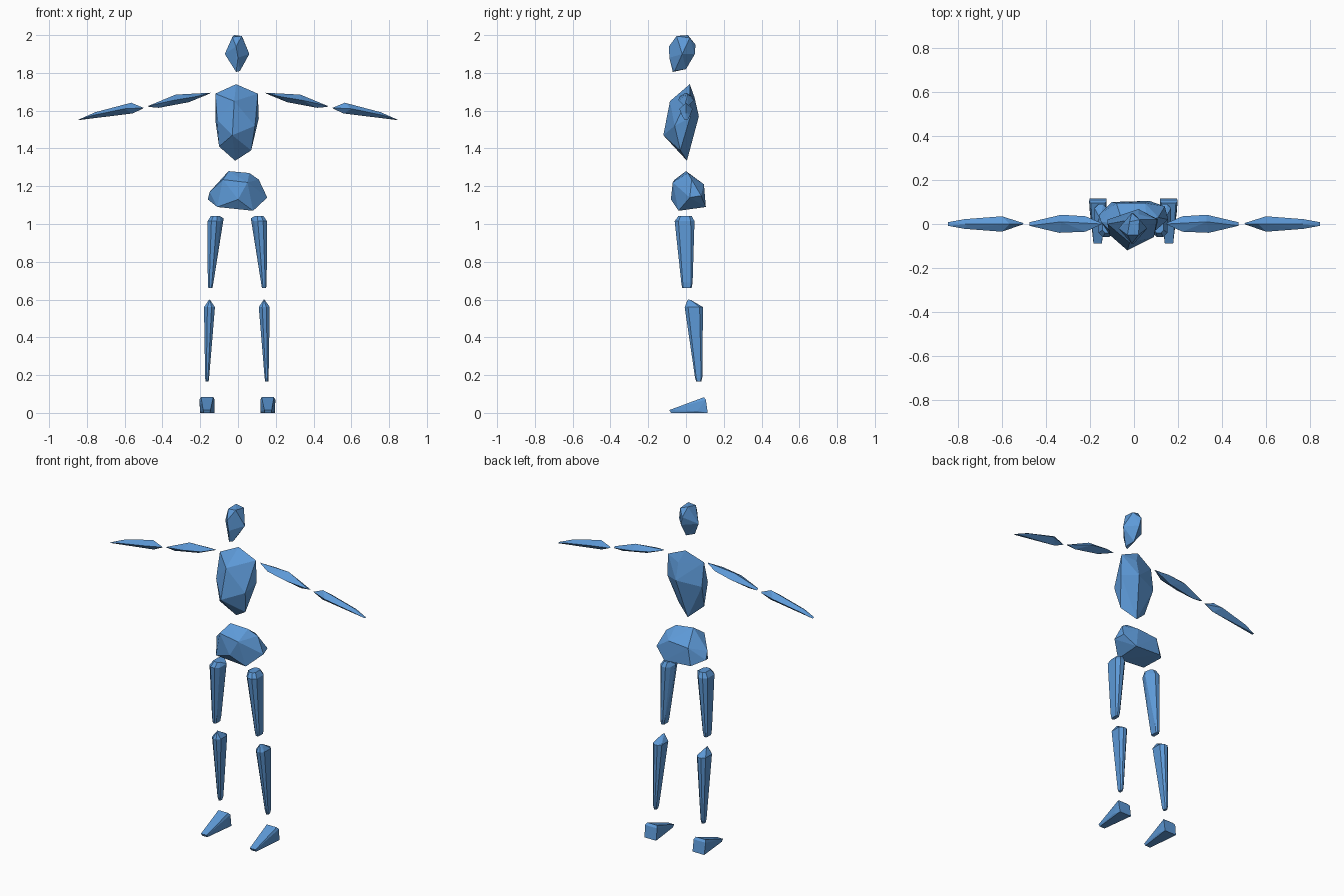
import bpy
import bmesh

blue = bpy.data.materials.new("sky_blue")
blue.diffuse_color = (0.11, 0.32, 0.68, 1.0)


def hull(name, points):
    """Faceted convex chunk wrapped around a few corner points."""
    bm = bmesh.new()
    for p in points:
        bm.verts.new(p)
    res = bmesh.ops.convex_hull(bm, input=bm.verts[:])
    loose = {v for v in res["geom_interior"] + res["geom_unused"]
             if isinstance(v, bmesh.types.BMVert)}
    bmesh.ops.delete(bm, geom=list(loose), context='VERTS')
    bmesh.ops.recalc_face_normals(bm, faces=bm.faces[:])
    mesh = bpy.data.meshes.new(name)
    bm.to_mesh(mesh)
    bm.free()
    mesh.materials.append(blue)
    obj = bpy.data.objects.new(name, mesh)
    bpy.context.collection.objects.link(obj)
    return obj


def pair(name, points, shift=0.0):
    """Limb chunk on both sides; shift moves the -x copy outwards."""
    hull("right_" + name, points)
    hull("left_" + name, [(-x - shift, y, z) for x, y, z in points])


def box_ring(x0, x1, y0, y1, z, c):
    """Level eight-sided ring: rectangle with corners cut by c."""
    return [(x0 + c, y0, z), (x1 - c, y0, z), (x1, y0 + c, z), (x1, y1 - c, z),
            (x1 - c, y1, z), (x0 + c, y1, z), (x0, y1 - c, z), (x0, y0 + c, z)]


# Head
hull("head", [
    (-0.03, -0.05, 1.99), (0.02, -0.05, 1.995), (-0.02, 0.01, 2.0), (0.025, 0.02, 1.985),
    (-0.07, -0.02, 1.90), (0.06, -0.02, 1.90), (-0.01, -0.09, 1.94), (0.0, -0.088, 1.88),
    (-0.01, -0.07, 1.805), (0.01, -0.06, 1.81), (-0.01, 0.05, 1.95),
    (0.0, 0.047, 1.90), (0.0, 0.0, 1.82)])

# Torso
hull("torso", [
    (-0.01, 0.02, 1.74), (-0.12, 0.0, 1.69), (0.105, 0.02, 1.69), (-0.02, -0.085, 1.65),
    (0.02, 0.045, 1.67), (-0.12, 0.02, 1.55), (0.11, 0.02, 1.56), (0.02, 0.068, 1.57),
    (-0.03, -0.12, 1.47), (-0.10, -0.03, 1.41), (0.07, -0.03, 1.39),
    (0.09, -0.06, 1.52), (-0.11, -0.05, 1.55), (-0.015, 0.005, 1.335)])

# Pelvis
hull("pelvis", [
    (-0.05, 0.0, 1.28), (0.06, 0.01, 1.27), (0.11, 0.03, 1.235), (-0.08, -0.06, 1.235),
    (0.05, -0.07, 1.22), (-0.15, 0.01, 1.17), (-0.16, 0.04, 1.13), (0.155, 0.02, 1.14),
    (0.14, 0.08, 1.15), (-0.11, -0.05, 1.09), (0.08, -0.04, 1.07), (0.0, -0.08, 1.13),
    (-0.08, 0.095, 1.20), (0.05, 0.095, 1.21), (-0.10, 0.10, 1.10), (0.07, 0.105, 1.09)])

# Upper arms
pair("upper_arm", [
    (0.145, 0.0, 1.695), (0.15, 0.005, 1.69), (0.33, 0.01, 1.685), (0.22, -0.035, 1.675),
    (0.34, -0.04, 1.655), (0.22, 0.035, 1.675), (0.33, 0.042, 1.655), (0.26, 0.0, 1.645),
    (0.42, 0.0, 1.615), (0.475, 0.008, 1.62), (0.475, -0.008, 1.625)])

# Forearms
pair("forearm", [
    (0.50, 0.0, 1.615), (0.505, 0.005, 1.61), (0.565, 0.0, 1.642), (0.60, -0.035, 1.61),
    (0.60, 0.035, 1.61), (0.56, 0.0, 1.585), (0.755, 0.0, 1.592), (0.77, -0.022, 1.575),
    (0.77, 0.022, 1.575), (0.845, -0.008, 1.552), (0.845, 0.008, 1.55)])

# Thighs
pair("thigh",
     box_ring(0.09, 0.135, -0.04, 0.03, 1.043, 0.012)
     + [(0.068, 0.0, 1.03)]
     + box_ring(0.085, 0.153, -0.06, 0.045, 1.015, 0.02)
     + box_ring(0.122, 0.152, -0.025, 0.035, 0.69, 0.008)
     + box_ring(0.127, 0.149, -0.02, 0.03, 0.66, 0.006), 0.008)

# Shins
pair("shin",
     [(0.137, 0.01, 0.60), (0.142, 0.025, 0.598)]
     + box_ring(0.11, 0.168, -0.007, 0.09, 0.56, 0.018)
     + box_ring(0.141, 0.162, 0.048, 0.086, 0.185, 0.006)
     + box_ring(0.144, 0.160, 0.055, 0.08, 0.165, 0.005), 0.012)

# Feet
pair("foot", [
    (0.118, 0.115, 0.0), (0.195, 0.115, 0.0), (0.118, 0.105, 0.07), (0.198, 0.105, 0.07),
    (0.125, 0.095, 0.083), (0.19, 0.095, 0.083), (0.12, 0.06, 0.01), (0.195, 0.06, 0.01),
    (0.14, -0.088, 0.015), (0.178, -0.088, 0.015), (0.142, -0.08, 0.0), (0.176, -0.08, 0.0)],
     0.006)
